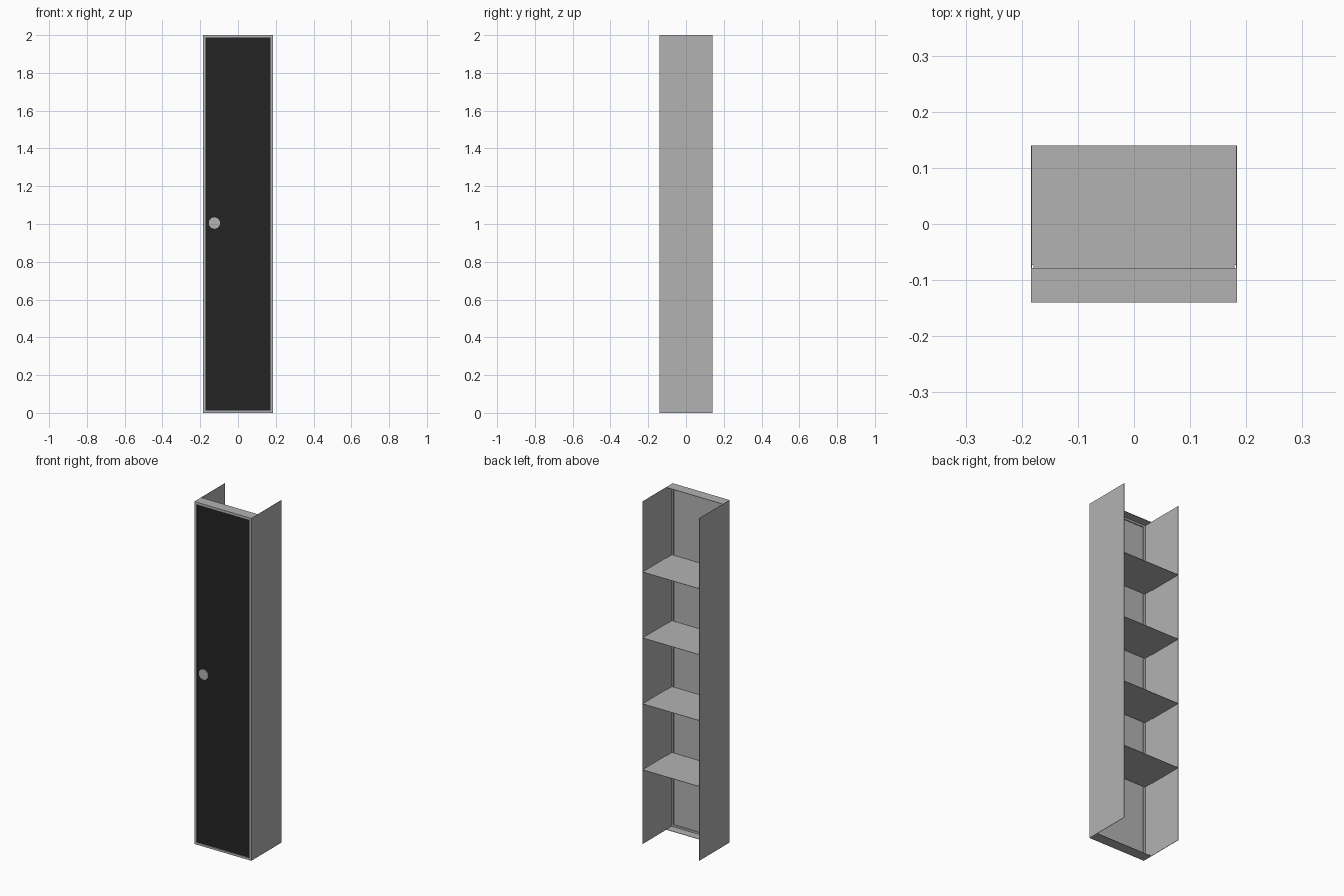
import bpy
import math

cube = bpy.data.objects.get("Cube")
if cube:
    bpy.data.objects.remove(cube, do_unlink=True)


def make_material(name, rgb):
    mat = bpy.data.materials.new(name)
    mat.use_nodes = True
    colour = (*rgb, 1)
    mat.diffuse_color = colour
    mat.node_tree.nodes["Principled BSDF"].inputs["Base Color"].default_value = colour
    return mat


grey = make_material("grey_metal", (0.45, 0.45, 0.45))
black = make_material("black_paint", (0.017, 0.017, 0.017))


def box(name, x, y, z, mat=grey):
    """Box spanning the given (low, high) pair on each axis."""
    spans = (x, y, z)
    bpy.ops.mesh.primitive_cube_add(size=1)
    ob = bpy.context.object
    ob.name = name
    for v in ob.data.vertices:
        v.co = [lo + (hi - lo) * (c + 0.5) for (lo, hi), c in zip(spans, v.co)]
    ob.data.materials.append(mat)
    return ob


W, FRONT, BACK, H = 0.184, -0.14, 0.14, 2.0
SHEET = 0.002      # sheet metal thickness
RIM = 0.013        # width of the front frame
LIP = FRONT + 0.014

# Side walls and the front frame uprights
for side, s in (("right", -1), ("left", 1)):
    def span(a, b):
        return tuple(sorted((s * a, s * b)))
    box(f"{side}_wall", span(W - SHEET, W), (FRONT, BACK), (0, H))
    box(f"{side}_frame_upright", span(W - RIM, W - SHEET),
        (FRONT, LIP), (SHEET, H - SHEET))

# Short top and bottom plates with the frame rails under their front edges
inner = (SHEET - W, W - SHEET)
rail = (RIM - W, W - RIM)
box("top_plate", inner, (FRONT, -0.078), (H - SHEET, H))
box("bottom_plate", inner, (FRONT, -0.078), (0, SHEET))
box("top_frame_rail", rail, (FRONT, LIP), (H - RIM, H - SHEET))
box("bottom_frame_rail", rail, (FRONT, LIP), (SHEET, RIM))

# Door: painted outside, bare metal on the inside
door = box("door", rail, (FRONT + 0.004, FRONT + 0.008), (RIM, H - RIM))
door.data.materials.append(black)
for face in door.data.polygons:
    face.material_index = int(face.normal.y < -0.5)

# Door knob
bpy.ops.mesh.primitive_cylinder_add(
    vertices=10, radius=0.031, depth=0.005,
    location=(-0.125, FRONT + 0.0025, 1.005), rotation=(math.pi / 2, 0, 0))
knob = bpy.context.object
knob.name = "door_knob"
knob.data.materials.append(grey)

# Shelves, narrowed at the front to clear the frame
for i in range(4):
    z = 0.433 + 0.385 * i
    height = (z - SHEET / 2, z + SHEET / 2)
    box(f"shelf_{i + 1}", inner, (-0.073, BACK), height)
    box(f"shelf_{i + 1}_front", (-0.179, 0.179), (LIP, -0.073), height)
